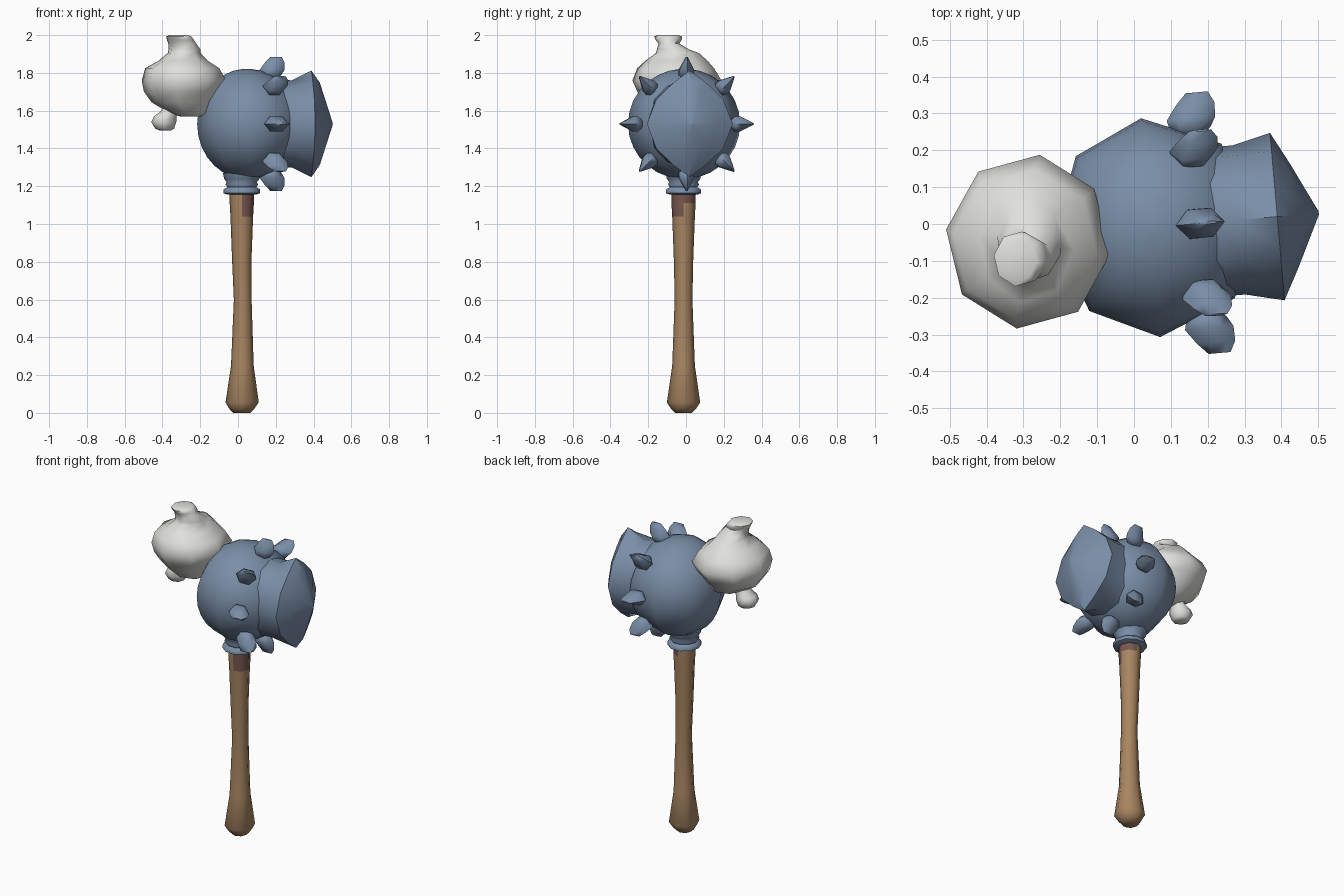
import bpy, math
from mathutils import Matrix, Vector

if "Cube" in bpy.data.objects:
    bpy.data.objects.remove(bpy.data.objects["Cube"])


def material(name, rgb):
    m = bpy.data.materials.new(name)
    m.diffuse_color = (*rgb, 1)
    m.use_nodes = True
    m.node_tree.nodes["Principled BSDF"].inputs["Base Color"].default_value = m.diffuse_color
    return m


STEEL = material("blue steel", (0.195, 0.27, 0.39))
WOOD = material("brown wood", (0.39, 0.235, 0.12))
STAIN = material("dark stain", (0.19, 0.095, 0.08))
WHITE = material("off white", (0.74, 0.74, 0.715))


def loft(name, rings, mat, matrix=None, angle=60):
    """Skin a stack of equal-length rings and cap both ends."""
    n = len(rings[0])
    verts = [Vector(p) for r in rings for p in r]
    if matrix:
        verts = [matrix @ v for v in verts]
    faces = [tuple(reversed(range(n)))]
    for k in range(len(rings) - 1):
        for i in range(n):
            j = (i + 1) % n
            faces.append((k * n + i, k * n + j, k * n + n + j, k * n + n + i))
    faces.append(tuple(range((len(rings) - 1) * n, len(rings) * n)))
    me = bpy.data.meshes.new(name)
    me.from_pydata(verts, [], faces)
    me.materials.append(mat)
    ob = bpy.data.objects.new(name, me)
    bpy.context.collection.objects.link(ob)
    bpy.ops.object.select_all(action='DESELECT')
    ob.select_set(True)
    bpy.context.view_layer.objects.active = ob
    bpy.ops.object.shade_smooth_by_angle(angle=math.radians(angle))
    return ob


def ring(z, cx, cy, rx, ry, n=8, start=0.0):
    return [(cx + rx * math.cos(start + 2 * math.pi * i / n),
             cy + ry * math.sin(start + 2 * math.pi * i / n), z) for i in range(n)]


# Wooden handle, slightly crooked, with a stained patch at the top right
HX, HY = 0.02, -0.013
profile = [(0.0, 0.045, 0), (0.02, 0.065, 0), (0.055, 0.088, 0.002), (0.25, 0.06, 0.003),
           (0.6, 0.047, 0.005), (0.8, 0.051, 0), (1.04, 0.06, 0), (1.11, 0.064, 0), (1.25, 0.066, 0)]
handle = loft("handle", [ring(z, HX + dx, HY, r, r) for z, r, dx in profile], WOOD)
handle.data.materials.append(STAIN)
for f in handle.data.polygons:
    c = f.center
    if c.z > 1.04 and c.x > HX and (c.z > 1.11 or c.y < HY):
        f.material_index = 1

# Ringed collar under the head
collar = [(1.155, 0.075), (1.163, 0.097), (1.183, 0.097), (1.195, 0.077), (1.208, 0.086),
          (1.222, 0.08), (1.238, 0.093), (1.27, 0.1)]
loft("collar", [ring(z, HX, HY, r, r, 10) for z, r in collar], STEEL)

# Head frame: turned five degrees around z
HEAD = Matrix.Translation((0.045, -0.01, 1.53)) @ Matrix.Rotation(math.radians(5), 4, 'Z')

# Eight-sided ball, a little flatter on the back half
rings = []
for k in range(15):
    t = math.pi * (0.02 + 0.96 * k / 14)
    r = 0.298 * math.sin(t)
    rings.append([(x * (0.88 if x < 0 else 1), y, z)
                  for x, y, z in ring(-0.292 * math.cos(t), 0, 0, r, r)])
loft("ball", rings, STEEL, HEAD)


# Flared hammer face ending in a blunt point
def section(x, quarter, sy=1, sz=1):
    (a, _), (b, c), (d, e), (_, f) = quarter
    pts = [(a, 0), (b, c), (d, e), (0, f), (-d, e), (-b, c),
           (-a, 0), (-b, -c), (-d, -e), (0, -f), (d, -e), (b, -c)]
    return [(x, y * sy, z * sz) for y, z in pts]


neck = [(0.203, 0), (0.175, 0.13), (0.105, 0.2), (0, 0.235)]
rim = [(0.228, 0), (0.178, 0.13), (0.085, 0.22), (0, 0.282)]
loft("hammer_face", [section(0.05, neck), section(0.18, neck), section(0.24, neck, 1, 0.98),
                     section(0.345, rim), section(0.39, rim, 0.63, 0.77),
                     section(0.458, rim, 0.02, 0.02)], STEEL, HEAD, 45)

# Eight leaf-shaped spikes around the head, leaning forward
spike = [(0.235, 0.0, 0.025, 0.02), (0.258, -0.005, 0.055, 0.046), (0.285, 0.0, 0.066, 0.045),
         (0.325, 0.015, 0.052, 0.022), (0.355, 0.022, 0.03, 0.004)]
for i in range(8):
    m = HEAD @ Matrix.Rotation(i * math.pi / 4, 4, 'X') @ Matrix.Translation((0.135, 0, 0))
    loft(f"spike_{i + 1}", [ring(z, cx, 0, a, b, 6) for z, cx, a, b in spike], STEEL, m)

# White pouch with a flared neck, on the upper left
pouch = [(1.57, -0.25, -0.06, 0.06, 0.07), (1.59, -0.26, -0.06, 0.11, 0.12),
         (1.645, -0.295, -0.055, 0.165, 0.17), (1.70, -0.295, -0.05, 0.205, 0.21),
         (1.76, -0.287, -0.048, 0.225, 0.238), (1.825, -0.295, -0.055, 0.198, 0.205),
         (1.865, -0.29, -0.05, 0.13, 0.165), (1.905, -0.285, -0.045, 0.088, 0.115),
         (1.925, -0.283, -0.07, 0.085, 0.085), (1.955, -0.295, -0.09, 0.075, 0.055),
         (1.975, -0.305, -0.092, 0.072, 0.07), (1.992, -0.313, -0.095, 0.068, 0.075),
         (2.0, -0.313, -0.095, 0.05, 0.058)]
loft("pouch", [ring(*p, 8, math.radians(-8)) for p in pouch], WHITE)

# Small knob hanging below the pouch
knob = [(1.495, -0.385, 0.03), (1.505, -0.388, 0.05), (1.54, -0.393, 0.066),
        (1.57, -0.385, 0.06), (1.595, -0.36, 0.05), (1.66, -0.32, 0.06)]
loft("pouch_knob", [ring(z, x, -0.05, r, r) for z, x, r in knob], WHITE)
